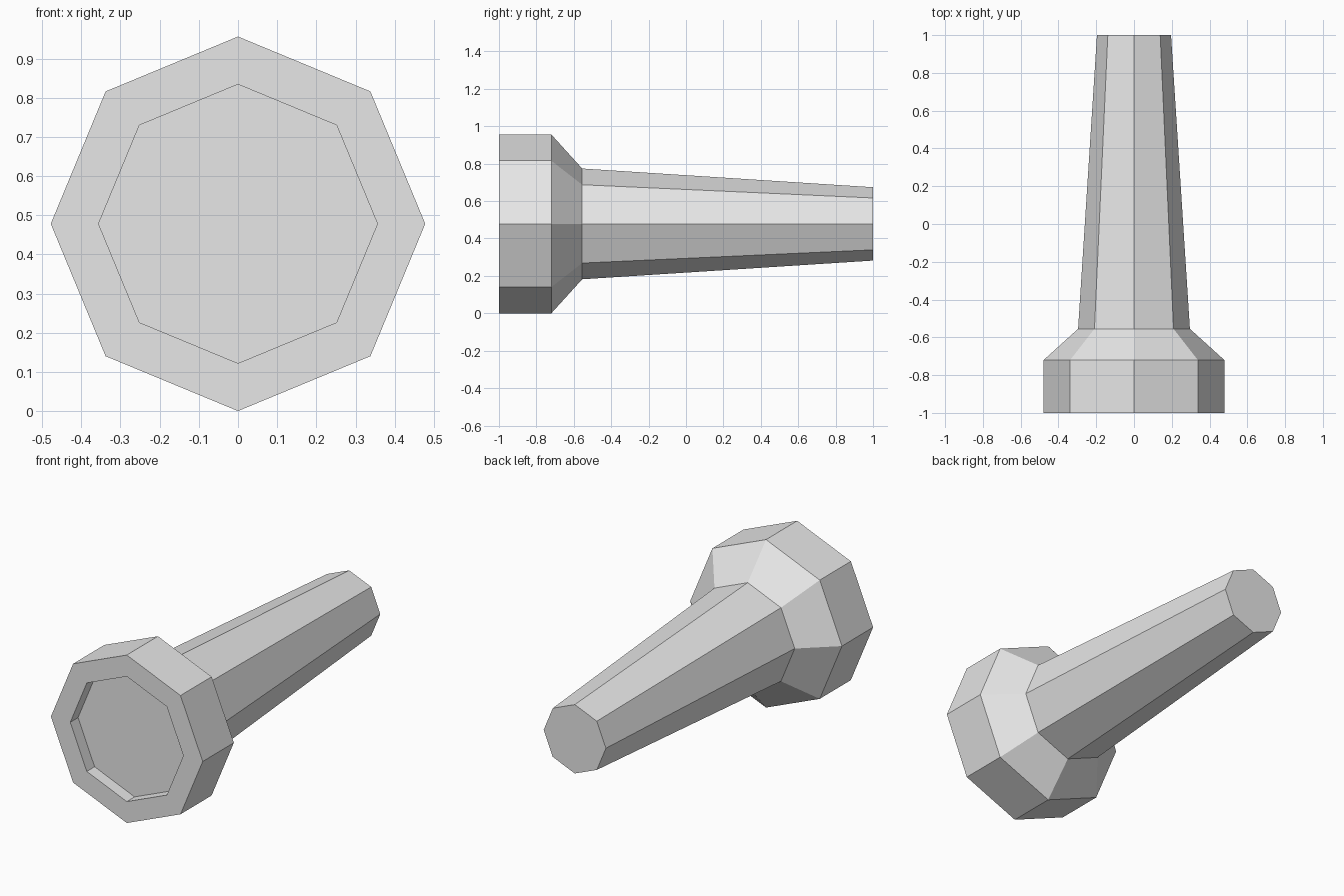
import bpy
import bmesh
from math import cos, sin, tau

cube = bpy.data.objects.get("Cube")
if cube:
    bpy.data.objects.remove(cube, do_unlink=True)

SIDES = 8
RADIUS = 0.478

# Single light grey material
grey = bpy.data.materials.new("light_grey")
grey.use_nodes = True
colour = (0.8, 0.8, 0.8, 1)
grey.diffuse_color = colour
grey.node_tree.nodes["Principled BSDF"].inputs["Base Color"].default_value = colour


def lathe_along_y(name, profile):
    """Closed faceted solid from (radius, y) steps, capped at both ends."""
    bm = bmesh.new()
    rings = []
    for radius, y in profile:
        angles = [tau * i / SIDES for i in range(SIDES)]
        rings.append([bm.verts.new((radius * cos(a), y, RADIUS + radius * sin(a)))
                      for a in angles])
    for a, b in zip(rings, rings[1:]):
        for i in range(SIDES):
            j = (i + 1) % SIDES
            bm.faces.new((a[i], a[j], b[j], b[i]))
    bm.faces.new(rings[0])
    bm.faces.new(rings[-1])
    bmesh.ops.recalc_face_normals(bm, faces=bm.faces)
    mesh = bpy.data.meshes.new(name)
    bm.to_mesh(mesh)
    bm.free()
    mesh.materials.append(grey)
    obj = bpy.data.objects.new(name, mesh)
    bpy.context.collection.objects.link(obj)
    return obj


# Recessed lens floor, rim, head, flared neck and tapered handle
lathe_along_y("flashlight_body", [
    (0.356, -0.93),
    (0.356, -1.0),
    (RADIUS, -1.0),
    (RADIUS, -0.72),
    (0.296, -0.555),
    (0.196, 1.0),
])
